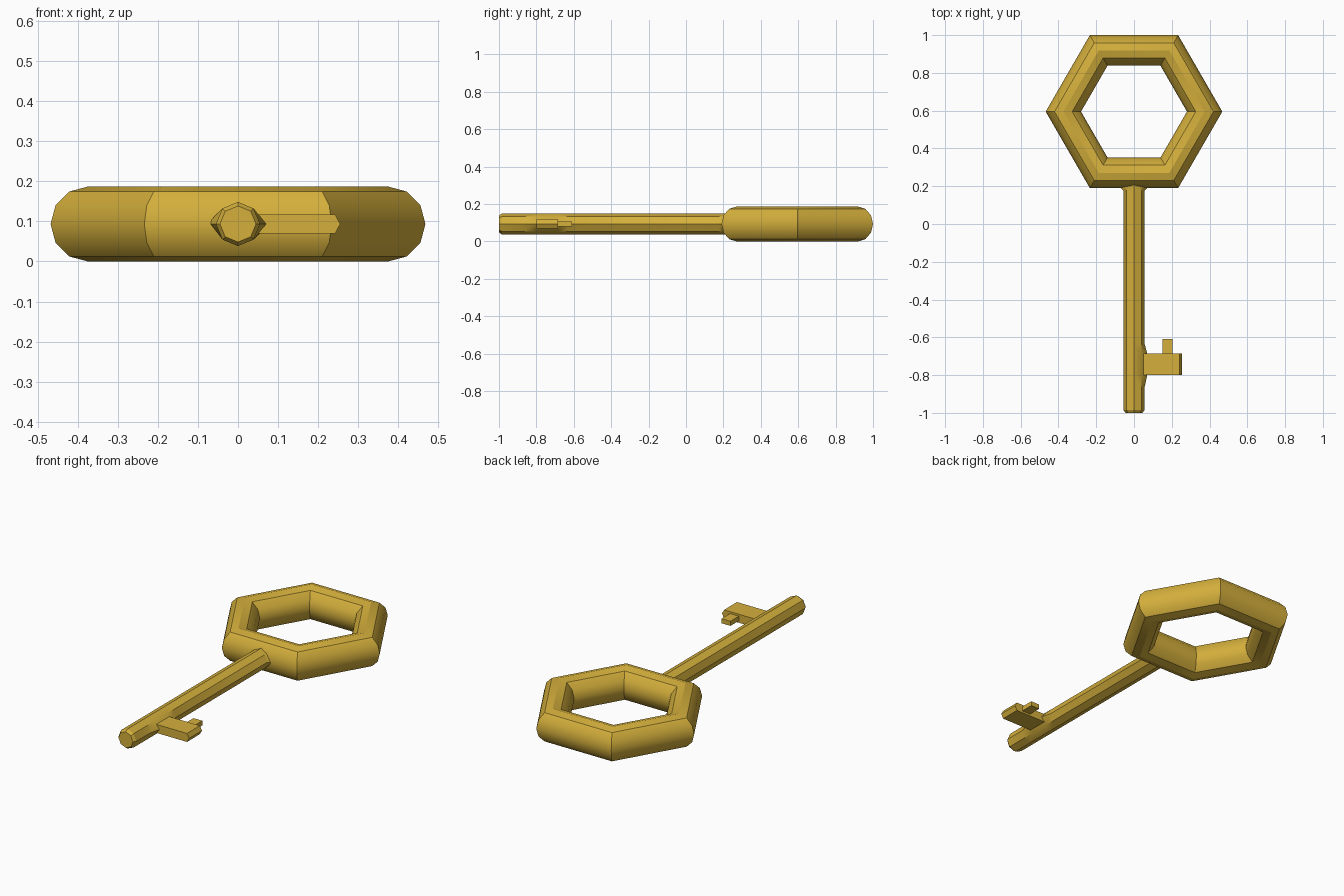
import bpy, bmesh
from math import cos, sin, pi, radians

cube = bpy.data.objects.get("Cube")
if cube:
    bpy.data.objects.remove(cube, do_unlink=True)

gold = bpy.data.materials.new("warm gold")
gold.use_nodes = True
gold.diffuse_color = (0.66, 0.43, 0.045, 1)
gold.node_tree.nodes["Principled BSDF"].inputs["Base Color"].default_value = gold.diffuse_color

MID = 0.0935  # height of the centre plane


def finish(name, bm, angle=30):
    bmesh.ops.recalc_face_normals(bm, faces=bm.faces)
    mesh = bpy.data.meshes.new(name)
    bm.to_mesh(mesh)
    bm.free()
    mesh.materials.append(gold)
    obj = bpy.data.objects.new(name, mesh)
    bpy.context.collection.objects.link(obj)
    bpy.ops.object.select_all(action='DESELECT')
    obj.select_set(True)
    bpy.context.view_layer.objects.active = obj
    bpy.ops.object.shade_smooth_by_angle(angle=radians(angle))
    return obj


def bridge(bm, a, b):
    for i in range(len(a)):
        j = (i + 1) % len(a)
        bm.faces.new((a[i], a[j], b[j], b[i]))


# Hexagonal bow: round tube swept around six corners
bm = bmesh.new()
loops = []
for k in range(6):
    a = k * pi / 3
    loop = []
    for s in range(12):
        t = s * pi / 6
        r = 0.374 + MID * cos(t)
        loop.append(bm.verts.new((r * cos(a), 0.595 + r * sin(a), MID + MID * sin(t))))
    loops.append(loop)
for k in range(6):
    bridge(bm, loops[k], loops[(k + 1) % 6])
finish("bow_ring", bm)

# Octagonal shaft: y, radius, pull of the left corner, pull of the right corner
stations = [(-1.0, 0.045, 0, 0), (-0.985, 0.055, 0, 0), (-0.87, 0.055, 0, 0),
            (-0.8, 0.055, 0.015, 0), (-0.685, 0.055, 0.015, 0), (-0.63, 0.055, 0, 0),
            (0.175, 0.055, 0, 0), (0.2, 0.055, 0.022, 0.022), (0.24, 0.055, 0.022, 0.022)]
bm = bmesh.new()
loops = []
for y, r, left, right in stations:
    loop = []
    for k in range(8):
        a = k * pi / 4
        x = r * cos(a) + (left if k == 0 else -right if k == 4 else 0)
        loop.append(bm.verts.new((x, y, MID + r * sin(a))))
    loops.append(loop)
for a, b in zip(loops, loops[1:]):
    bridge(bm, a, b)
bm.faces.new(loops[0])
bm.faces.new(loops[-1])
finish("shaft", bm)


def bar(name, profile, y0, y1):
    """Extrude an x-z profile along y."""
    bm = bmesh.new()
    ends = [[bm.verts.new((x, y, MID + z)) for x, z in profile] for y in (y0, y1)]
    bridge(bm, *ends)
    for end in ends:
        bm.faces.new(end)
    finish(name, bm)


# Key bit with a blunt pointed end, and its small tooth
bar("bit", [(0.03, -0.024), (0.242, -0.024), (0.255, 0), (0.242, 0.024), (0.03, 0.024)],
    -0.8, -0.685)
bar("bit_tooth", [(0.15, -0.013), (0.205, -0.013), (0.205, 0.013), (0.15, 0.013)],
    -0.7, -0.61)
